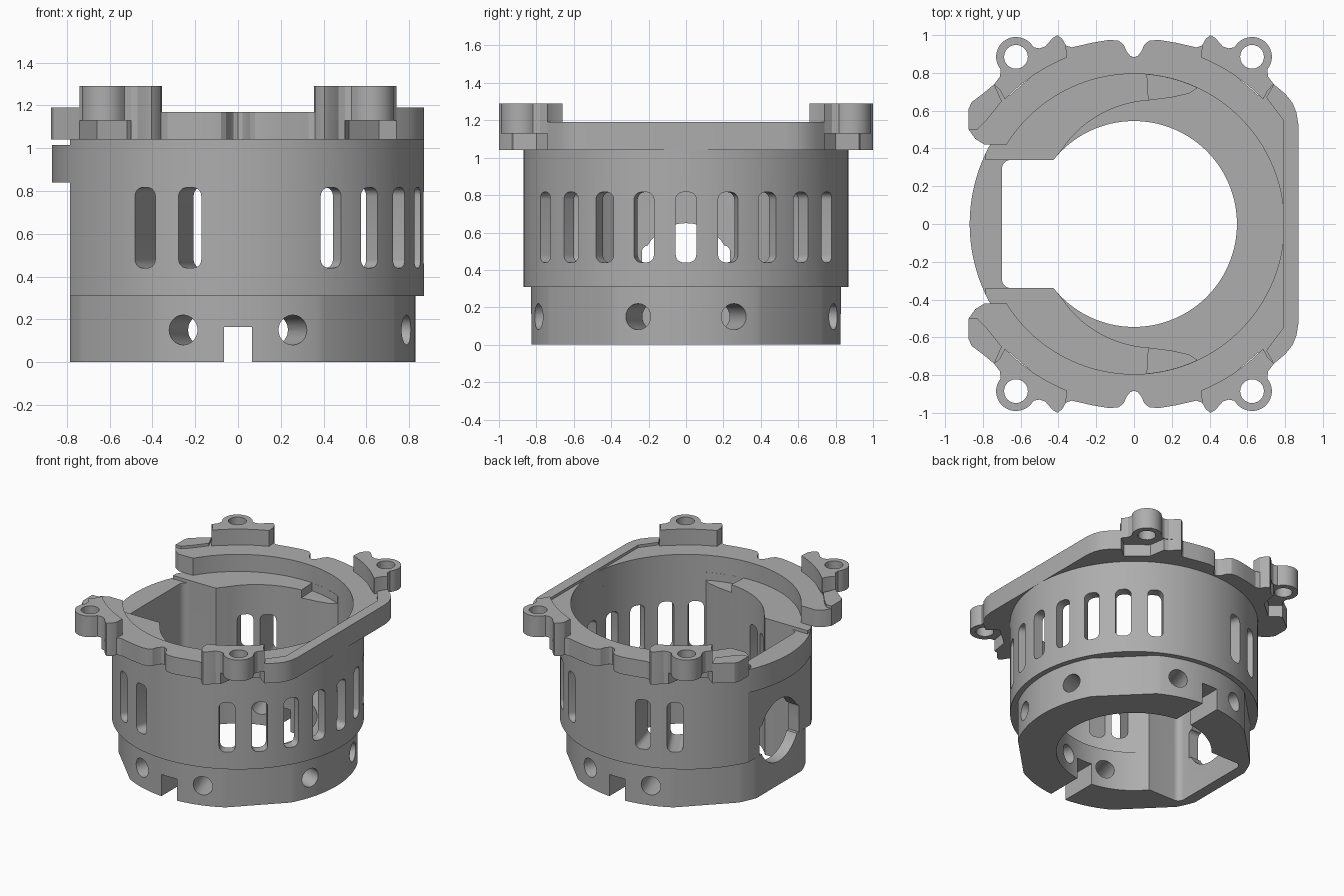
import bpy, bmesh, math
from mathutils import Matrix

cube = bpy.data.objects.get("Cube")
if cube:
    bpy.data.objects.remove(cube, do_unlink=True)

grey = bpy.data.materials.new("plain grey")
grey.use_nodes = True
tone = (0.42, 0.42, 0.42, 1)
grey.diffuse_color = tone
grey.node_tree.nodes["Principled BSDF"].inputs["Base Color"].default_value = tone


def arc(r, a0, a1, n=24, cx=0, cy=0, r1=None):
    """Points on an arc in degrees; the radius may change to r1."""
    r1 = r if r1 is None else r1
    pts = []
    for i in range(n + 1):
        t = i / n
        a, rad = math.radians(a0 + (a1 - a0) * t), r + (r1 - r) * t
        pts.append((cx + rad * math.cos(a), cy + rad * math.sin(a)))
    return pts


def flip_y(pts):
    return [(x, -y) for x, y in reversed(pts)]


def flip_x(pts):
    return [(-x, y) for x, y in reversed(pts)]


def prism(name, pts, z0, z1, matrix=None):
    """Extruded outline with clean outward normals."""
    bm = bmesh.new()
    face = bm.faces.new([bm.verts.new((x, y, z0)) for x, y in pts])
    bmesh.ops.remove_doubles(bm, verts=bm.verts[:], dist=0.0005)
    grown = bmesh.ops.extrude_face_region(bm, geom=bm.faces[:])
    top = [g for g in grown["geom"] if isinstance(g, bmesh.types.BMVert)]
    bmesh.ops.translate(bm, verts=top, vec=(0, 0, z1 - z0))
    bmesh.ops.recalc_face_normals(bm, faces=bm.faces[:])
    if matrix:
        bm.transform(matrix)
    mesh = bpy.data.meshes.new(name)
    bm.to_mesh(mesh)
    bm.free()
    mesh.materials.append(grey)
    ob = bpy.data.objects.new(name, mesh)
    bpy.context.collection.objects.link(ob)
    return ob


def rect(x0, x1, y0, y1):
    return [(x0, y0), (x1, y0), (x1, y1), (x0, y1)]


def rounded(w, h, r):
    """Rounded rectangle outline from half sizes."""
    pts = []
    for k, (sx, sy) in enumerate([(1, 1), (-1, 1), (-1, -1), (1, -1)]):
        pts += arc(r, k * 90, k * 90 + 90, 5, sx * (w - r), sy * (h - r))
    return pts


def radial(angle, z):
    """Turns a cutter's own z outward, its y upward."""
    return (Matrix.Translation((0, 0, z))
            @ Matrix.Rotation(math.radians(angle), 4, 'Z')
            @ Matrix(((0, 0, 1, 0), (1, 0, 0, 0), (0, 1, 0, 0), (0, 0, 0, 1))))


def cut(ob, cutters):
    bpy.context.view_layer.objects.active = ob
    for c in cutters:
        c.hide_render = True
        m = ob.modifiers.new("cut", 'BOOLEAN')
        m.operation, m.solver, m.object = 'DIFFERENCE', 'EXACT', c
        bpy.ops.object.modifier_apply(modifier=m.name)
        bpy.data.objects.remove(c, do_unlink=True)


def smooth(ob):
    bpy.ops.object.select_all(action='DESELECT')
    ob.select_set(True)
    bpy.context.view_layer.objects.active = ob
    bpy.ops.object.shade_smooth_by_angle(angle=math.radians(25))


BODY, BASE, BORE, WELL = 0.87, 0.83, 0.545, 0.795
FLAT = -0.785

# Base ring: round with diagonal flats and one flat side
corner = math.degrees(math.acos(-FLAT / BASE))
half = arc(BASE, 0, 29, 12) + arc(BASE, 61, 119, 24) + arc(BASE, 151, 180 - corner, 4)
base = prism("base_ring", half + flip_y(half)[:-1], 0, 0.31)

slot = [(-0.425, 0.34)] + arc(0.05, 90, 180, 6, -0.65, 0.29)
bore = arc(BORE, 0, 141, 48) + slot
side_hole = arc(0.235, 0, 360, 48)[:-1]
cutters = [prism("bore", bore + flip_y(bore)[:-1], -0.1, 0.5),
           prism("key_notch", rect(-0.065, 0.065, -1, 1), -0.1, 0.165),
           prism("side_hole", side_hole, 0.6, 1, radial(180, 0.415))]
for a in (18, -18, 72, -72, 108, -108):
    cutters.append(prism("screw_hole", arc(0.07, 0, 360, 24)[:-1], 0.4, 1, radial(a, 0.15)))
cut(base, cutters)
smooth(base)

# Main body with thick side blocks around the slot
body = prism("slotted_body", arc(BODY, 0, 360, 128)[:-1], 0.31, 1.04)
well = arc(WELL, 0, 65, 32) + [(0.29, 0.69), (0.2, 0.67)] + arc(0.66, 83, 133, 24, r1=0.55) + slot
cutters = [prism("well", well + flip_y(well)[:-1], 0.2, 1.2),
           prism("flat_side", rect(-1, FLAT, -1, 1), 0.2, 0.84),
           prism("low_wall", rect(-1, -0.6, -0.34, 0.34), 1.015, 1.2),
           prism("low_ledge", rect(-1, FLAT, -0.6, 0.6), 1.015, 1.2),
           prism("side_hole", side_hole, 0.6, 1, radial(180, 0.415)),
           prism("side_hole_wings", rounded(0.235, 0.13, 0.03), 0.6, 1, radial(180, 0.4))]
step = arc(0.794, 62, 85, 10) + [(0.08, 0.6), (0.32, 0.6)]
cutters += [prism("step", p, 0.98, 1.2) for p in (step, flip_y(step))]
for a in (0, 15, 30, 45, 60, 105, 120):
    for s in ([1] if a == 0 else [1, -1]):
        cutters.append(prism("vent", rounded(0.055, 0.188, 0.04), 0.4, 1, radial(a * s, 0.628)))
cut(body, cutters)
smooth(body)

# Open flange with edge notches and feet under the ears
foot = [(0.52, 0.8), (0.5, 0.925), (0.47, 0.935), (0.43, 0.985), (0.405, 1.0),
        (0.38, 0.98), (0.36, 0.945), (0.33, 0.935)]
notch = [(0.22, 0.96), (0.13, 0.975), (0.08, 0.97), (0.055, 0.95), (0.04, 0.915), (0.02, 0.89)]
shoulder = [(0.87, 0.53), (0.86, 0.59), (0.84, 0.64), (0.8, 0.69), (0.74, 0.74)]
tip = [(-0.74, 0.74), (-0.8, 0.69), (-0.86, 0.645), (-0.875, 0.61), (-0.875, 0.5)]
outer = (shoulder + [(0.66, 0.68)] + foot + notch + [(0, 0.883)]
         + flip_x(foot + notch) + [(-0.66, 0.68)] + tip + [(-0.84, 0.45), (-0.79, 0.42)])
inner = arc(WELL, 148, -148, 96)
flange = prism("open_flange", outer + inner + flip_y(outer), 1.04, 1.17)
smooth(flange)

# Raised rim along the straight side and at the flange tips
rim = [(0.79, 0.55)] + [(0.7, 0.67)] + list(reversed(shoulder))
smooth(prism("straight_rim", rim + flip_y(rim), 1.1, 1.19))
pad = tip + [(-0.83, 0.5), (-0.78, 0.55), (-0.7, 0.65)]
for side, p in (("back", pad), ("front", flip_y(pad))):
    smooth(prism(side + "_tip_pad", p, 1.1, 1.19))

# Four mounting ears with screw holes
ear = ([(0.36, 0.945), (0.38, 0.98), (0.405, 1.0), (0.43, 0.985), (0.47, 0.94), (0.5, 0.93),
        (0.53, 0.935)] + arc(0.105, 140, -40, 20, 0.625, 0.885)
       + [(0.71, 0.78), (0.74, 0.74), (0.71, 0.71)] + arc(0.95, 44, 68, 12))
hole = arc(0.063, 0, 360, 24, 0.625, 0.885)[:-1]
for name, fx, fy in (("back_left", 0, 0), ("back_right", 1, 0),
                     ("front_left", 0, 1), ("front_right", 1, 1)):
    shapes = []
    for p in (ear, hole):
        p = flip_x(p) if fx else p
        shapes.append(flip_y(p) if fy else p)
    ob = prism(name + "_ear", shapes[0], 1.13, 1.29)
    cut(ob, [prism("ear_hole", shapes[1], 1, 1.4)])
    smooth(ob)
